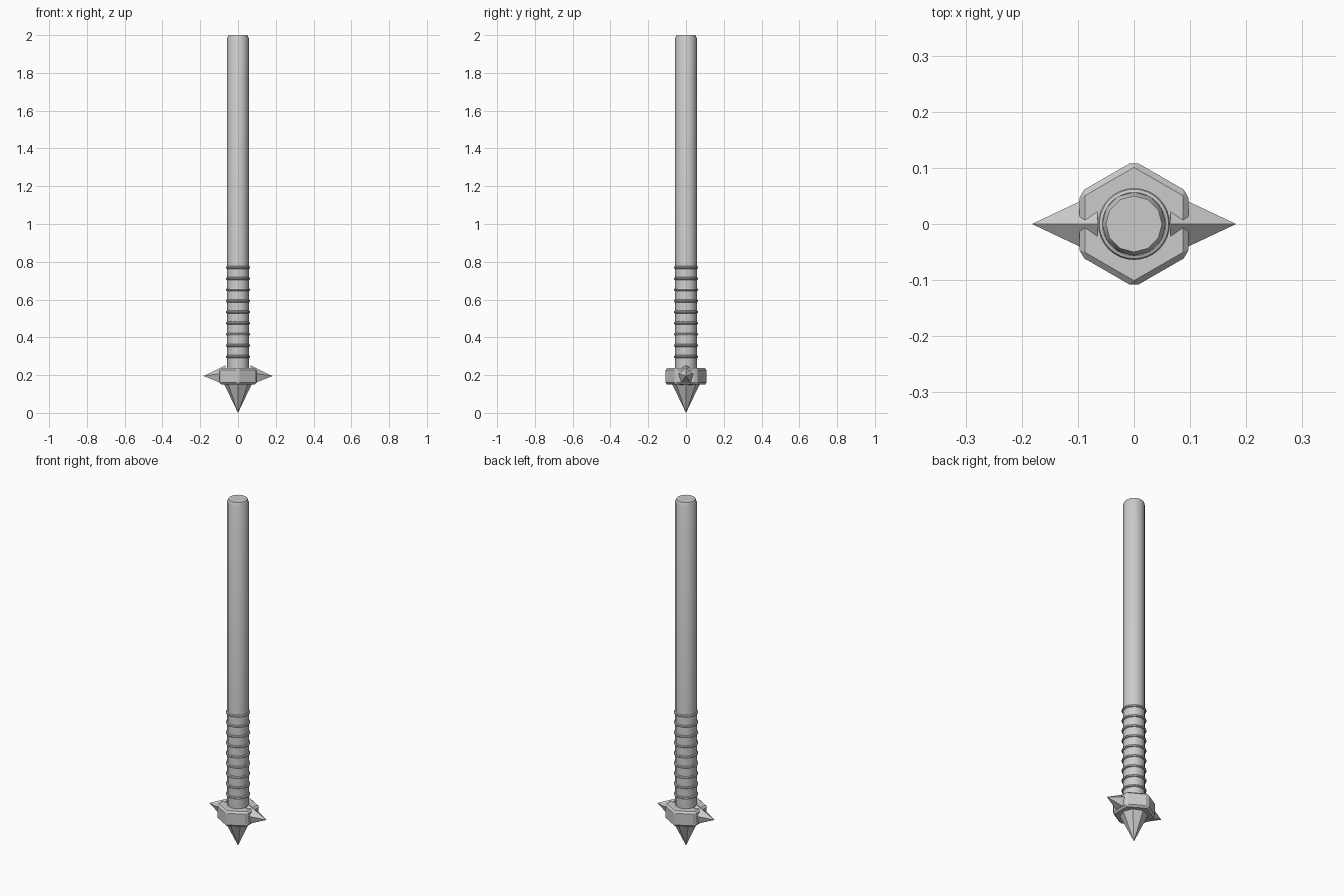
import bpy, bmesh, math
from mathutils import Matrix, Vector

if "Cube" in bpy.data.objects:
    bpy.data.objects.remove(bpy.data.objects["Cube"])


def finish(name, bm, smooth=False):
    bmesh.ops.recalc_face_normals(bm, faces=bm.faces)
    me = bpy.data.meshes.new(name)
    bm.to_mesh(me)
    bm.free()
    ob = bpy.data.objects.new(name, me)
    bpy.context.collection.objects.link(ob)
    if smooth:
        bpy.ops.object.select_all(action='DESELECT')
        bpy.context.view_layer.objects.active = ob
        ob.select_set(True)
        bpy.ops.object.shade_smooth_by_angle(angle=math.radians(35))
    return ob


def lathe(name, profile, sides, smooth=False):
    """Stack of (radius, z) rings, capped at both ends."""
    bm = bmesh.new()
    rings = [[bm.verts.new((r * math.sin(2 * math.pi * i / sides),
                            r * math.cos(2 * math.pi * i / sides), z))
              for i in range(sides)] for r, z in profile]
    for a, b in zip(rings, rings[1:]):
        for i in range(sides):
            j = (i + 1) % sides
            bm.faces.new((a[i], a[j], b[j], b[i]))
    bm.faces.new(rings[0])
    bm.faces.new(rings[-1])
    return finish(name, bm, smooth)


def spike(name, base, tip, radius, sides, ref):
    """Pyramid from base to tip, with one base corner towards ref."""
    base, tip, ref = Vector(base), Vector(tip), Vector(ref)
    side = (tip - base).normalized().cross(ref)
    bm = bmesh.new()
    apex = bm.verts.new(tip)
    ring = []
    for i in range(sides):
        a = 2 * math.pi * i / sides
        ring.append(bm.verts.new(base + radius * (ref * math.cos(a) + side * math.sin(a))))
    for i in range(sides):
        bm.faces.new((ring[i], ring[(i + 1) % sides], apex))
    bm.faces.new(ring)
    return finish(name, bm)


# Shaft with a small chamfer at the butt end
lathe("shaft", [(0.057, 0.18), (0.057, 1.985), (0.05, 2.0)], 12, smooth=True)

# Binding rings on the lower shaft
for k in range(9):
    z, major, minor = 0.298 + 0.059 * k, 0.0565, 0.0075
    bm = bmesh.new()
    loops = [[bm.verts.new(Matrix.Rotation(2 * math.pi * i / 32, 3, 'Z') @
                           Vector((major + minor * math.cos(t), 0, z + minor * math.sin(t))))
              for t in (2 * math.pi * j / 8 for j in range(8))] for i in range(32)]
    for i in range(32):
        a, b = loops[i], loops[(i + 1) % 32]
        for j in range(8):
            n = (j + 1) % 8
            bm.faces.new((a[j], b[j], b[n], a[n]))
    finish(f"binding_ring_{k + 1}", bm, smooth=True)

# Bevelled hexagonal collar, corners towards front and back
collar = lathe("hex_collar", [(0.1125, 0.15), (0.1125, 0.237)], 6)
bev = collar.modifiers.new("bevel", 'BEVEL')
bev.width = 0.01
bev.segments = 1

# Side spikes and the bottom point
for s, label in ((-1, "left"), (1, "right")):
    spike(f"{label}_spike", (s * 0.065, 0, 0.195), (s * 0.182, 0, 0.195), 0.058, 5, (0, 0, 1))
spike("bottom_spike", (0, 0, 0.16), (0, 0, 0), 0.077, 8, (0, -1, 0))
